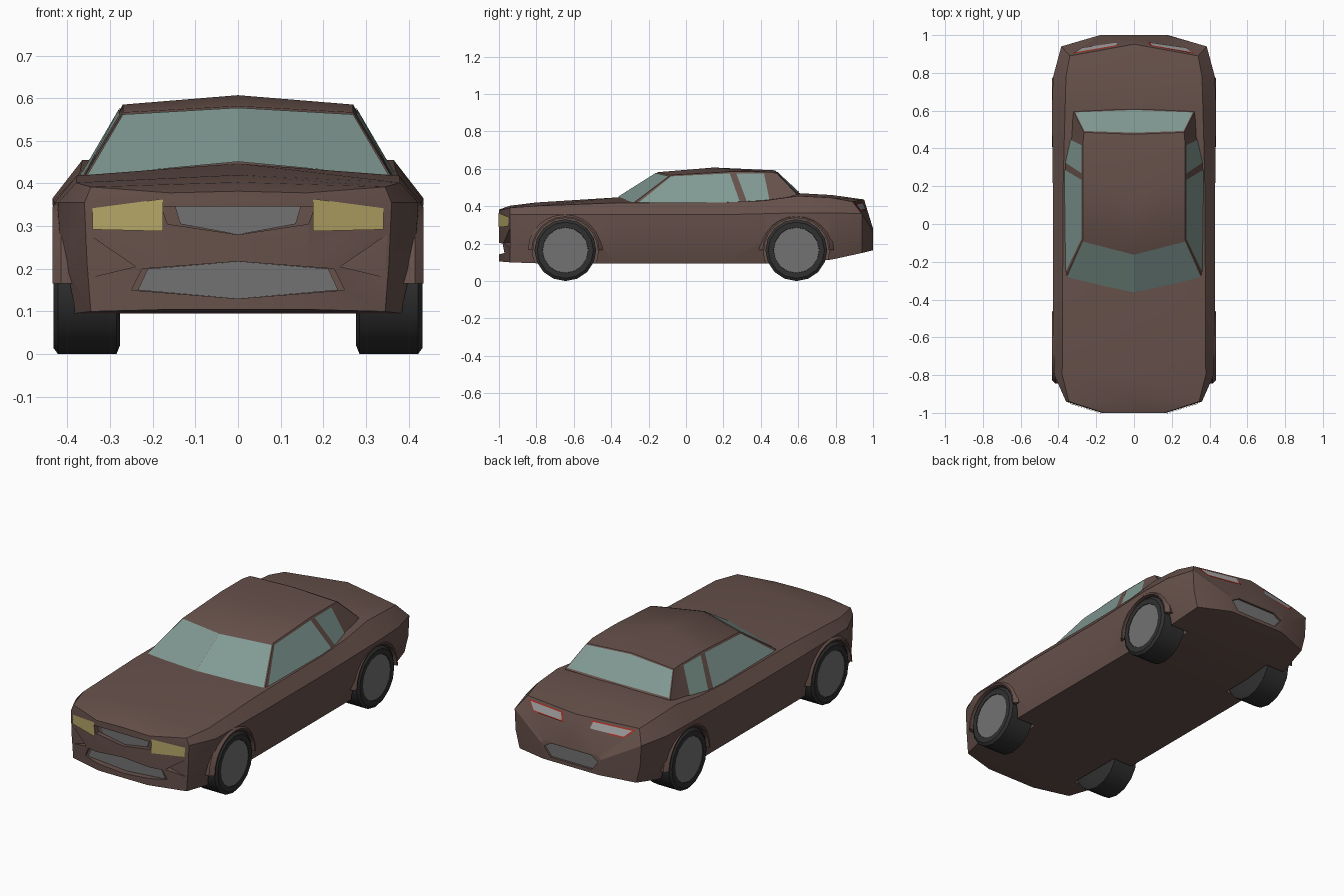
import bpy, bmesh
from math import sin, cos, pi, radians
from mathutils import Vector as V

if "Cube" in bpy.data.objects:
    bpy.data.objects.remove(bpy.data.objects["Cube"])


def material(name, r, g, b):
    m = bpy.data.materials.new(name)
    m.diffuse_color = (r, g, b, 1)
    m.use_nodes = True
    m.node_tree.nodes["Principled BSDF"].inputs["Base Color"].default_value = m.diffuse_color
    return m


PAINT = material("brown_paint", .135, .082, .07)
GLASS = material("window_glass", .22, .32, .29)
LAMP = material("headlight_yellow", .45, .37, .13)
RUBBER = material("tyre_rubber", .03, .03, .03)
RED = material("tail_red", .4, .03, .02)
GREY = material("grille_grey", .17, .17, .17)
SILVER = material("lens_grey", .35, .35, .35)


def make(name, verts, faces, mat=None, mirror=False, recalc=True, angle=30):
    me = bpy.data.meshes.new(name)
    me.from_pydata([tuple(v) for v in verts], [], faces)
    if recalc:
        bm = bmesh.new()
        bm.from_mesh(me)
        bmesh.ops.recalc_face_normals(bm, faces=bm.faces)
        bm.to_mesh(me)
        bm.free()
    me.shade_smooth()
    me.set_sharp_from_angle(angle=radians(angle))
    ob = bpy.data.objects.new(name, me)
    bpy.context.collection.objects.link(ob)
    if mat:
        me.materials.append(mat)
    if mirror:
        ob.modifiers.new("Mirror", 'MIRROR')
    return ob


def loft(name, rings, mat=None, mirror=False, closed=True, caps=True, angle=30):
    n = len(rings[0])
    faces = [(i*n+j, i*n+(j+1) % n, (i+1)*n+(j+1) % n, (i+1)*n+j)
             for i in range(len(rings)-1) for j in range(n if closed else n-1)]
    if caps:
        faces += [tuple(range(n)), tuple(range((len(rings)-1)*n, len(rings)*n))]
    return make(name, [p for r in rings for p in r], faces, mat, mirror, angle=angle)


def prism(name, pts, y0, y1, mat=None, mirror=False):
    return loft(name, [[(x, y, z) for x, z in pts] for y in (y0, y1)], mat, mirror)


def lathe(name, profile, y, z, n, mat):
    rings = [[(x, y+r*cos(2*pi*k/n), z+r*sin(2*pi*k/n)) for k in range(n)] for x, r in profile]
    return loft(name, rings, mat, mirror=True, angle=35)


def panel(name, quad, u0, u1, v0, v1, mat, off=.003):
    """Thin skin lying on part of a quad (a,b along u; d,c above them)."""
    a, b, c, d = [V(p) for p in quad]
    pts = [a.lerp(b, u).lerp(d.lerp(c, u), v) for u, v in ((u0, v0), (u1, v0), (u1, v1), (u0, v1))]
    n = (pts[2]-pts[0]).cross(pts[3]-pts[1]).normalized()
    order = (0, 1, 2, 3)
    if n.dot(sum(pts, V())/4 - V((0, .15, .3))) < 0:
        n, order = -n, (3, 2, 1, 0)
    make(name, [p+n*off for p in pts], [order], mat, True, recalc=False)


# Body shell: y, floor z, floor x, side x, shoulder z, deck x, deck z, deck y shift, centre z
stations = [
    (-1.0, .105, .15, .17, .362, .16, .378, 0, .382),
    (-.94, .10, .345, .36, .355, .345, .392, 0, .403),
    (-.80, .095, .385, .422, .355, .38, .402, 0, .42),
    (-.37, .095, .39, .43, .355, .378, .418, 0, .447),
    (.20, .095, .39, .43, .355, .375, .42, 0, .45),
    (.42, .095, .39, .432, .36, .37, .43, 0, .455),
    (.60, .095, .385, .435, .365, .365, .455, 0, .47),
    (.78, .115, .38, .428, .365, .36, .445, 0, .46),
    (.94, .15, .355, .385, .36, .34, .425, -.05, .436),
    (1.0, .165, .17, .18, .25, .17, .275, 0, .28)]
rings = []
for y, zb, xb, xs, zs, xt, zt, dy, zc in stations:
    half = [(xb, y, zb), (xs-.006, y, zb+.45*(zs-zb)), (xs, y, zs), (xt, y+dy, zt)]
    rings.append([(0, y, zb)] + half + [(0, y+(.012 if dy else 0), zc)]
                 + [(-x, yy, z) for x, yy, z in reversed(half)])
body = loft("body", rings, PAINT)
rear_quad = [rings[-1][5], rings[-1][4], rings[-2][4], rings[-2][5]]

# Wheel arches and bumper recesses cut from the body
AXLES = (("front", -.645), ("rear", .59))
R = .165
cutters = []
for _, y in AXLES:
    for s in (1, -1):
        cutters.append(loft("arch_cutter", [[(s*x, y+.176*cos(2*pi*k/24), R+.176*sin(2*pi*k/24))
                                             for k in range(24)] for x in (.268, .6)]))
upper = [(-.18, .346), (.18, .346), (.165, .305), (0, .28), (-.165, .305)]
lower = [(-.25, .15), (-.225, .2), (0, .217), (.225, .2), (.25, .15), (0, .13)]
plate = [(-.12, .262), (.12, .262), (.165, .235), (.125, .185), (-.125, .185), (-.165, .235)]
scoop = [(.24, .205), (.35, .28), (.345, .18)]
cutters += [prism("grille_cutter", upper, -1.1, -.975),
            prism("intake_cutter", lower, -1.1, -.962),
            prism("plate_cutter", plate, .985, 1.1),
            prism("scoop_cutter", scoop, -1.1, -.942),
            prism("scoop_cutter", [(-x, z) for x, z in scoop], -1.1, -.942)]
bpy.context.view_layer.objects.active = body
for c in cutters:
    c.hide_render = True
    m = body.modifiers.new("Cut", 'BOOLEAN')
    m.operation, m.solver, m.object = 'DIFFERENCE', 'EXACT', c
    bpy.ops.object.modifier_apply(modifier=m.name)
    bpy.data.objects.remove(c)
body.data.shade_smooth()
body.data.set_sharp_from_angle(angle=radians(30))

# Grilles and rear plate in the recesses
prism("upper_grille", [(x*.82, z) for x, z in upper], -.98, -.97, GREY)
prism("lower_intake", [(x*.94, z) for x, z in lower], -.968, -.955, GREY)
prism("rear_plate", plate, .975, .988, GREY)

# Cabin: half outline at the belt and at the roof
B = [(0, -.37, .443), (.365, -.29, .408), (.372, .31, .41), (.335, .46, .425), (.32, .595, .462), (0, .61, .467)]
T = [(0, -.15, .582), (.27, -.08, .567), (.27, .24, .585), (.27, .43, .584), (.265, .485, .577), (0, .475, .592)]
make("cabin", B + T + [(0, .15, .607)],
     [(i, i+1, i+7, i+6) for i in range(5)] + [(6, 7, 8, 12), (12, 8, 9), (12, 9, 10, 11)],
     PAINT, True)
for name, i, u0, u1, v0, v1 in (("windshield", 0, 0, .98, .04, .95), ("door_window", 1, .04, .97, .05, .94),
                                ("quarter_window", 2, .13, .92, .07, .94), ("rear_window", 3+1, .02, 1, .06, .95)):
    panel(name, (B[i], B[i+1], T[i+1], T[i]), u0, u1, v0, v1, GLASS)

# Headlights and tail lights
panel("headlight", [(.175, -1, .288), (.34, -.948, .292), (.34, -.946, .342), (.175, -.999, .364)],
      0, 1, 0, 1, LAMP)
panel("tail_light_frame", rear_quad, .27, .99, .63, .93, RED, .003)
panel("tail_light", rear_quad, .30, .96, .67, .89, SILVER, .006)

# Wheels with flared arch lips
for end, y in AXLES:
    lathe(end + "_tyre", [(.277, .05), (.277, .145), (.285, R), (.422, R), (.433, .15),
                          (.433, .122), (.412, .115), (.405, .03)], y, R, 16, RUBBER)
    lathe(end + "_rim", [(.41, .102), (.41, .118), (.43, .121), (.43, .113)], y, R, 16, GREY)
    lathe(end + "_hub", [(.40, .024), (.422, .022), (.426, .012)], y, R, 10, SILVER)
    verts, faces = [], []
    for k in range(10):
        a, base = 2*pi*k/10, len(verts)
        for r, w in ((.015, .005), (.113, .014)):
            for x, t in ((.404, -w), (.404, w), (.422, w*.6), (.422, -w*.6)):
                verts.append((x, y+r*cos(a)-t*sin(a), R+r*sin(a)+t*cos(a)))
        faces += [tuple(base+i for i in f) for f in
                  ((0, 1, 5, 4), (1, 2, 6, 5), (2, 3, 7, 6), (3, 0, 4, 7), (0, 1, 2, 3), (4, 5, 6, 7))]
    make(end + "_spokes", verts, faces, SILVER, True)
    arc = []
    for k in range(13):
        a = pi*k/12
        arc.append([(x, y+r*cos(a), R+r*sin(a)) for x, r in
                    ((.38, .172), (.434, .172), (.435, .18), (.415, .2), (.38, .195))])
    loft(end + "_arch_lip", arc, PAINT, mirror=True)
